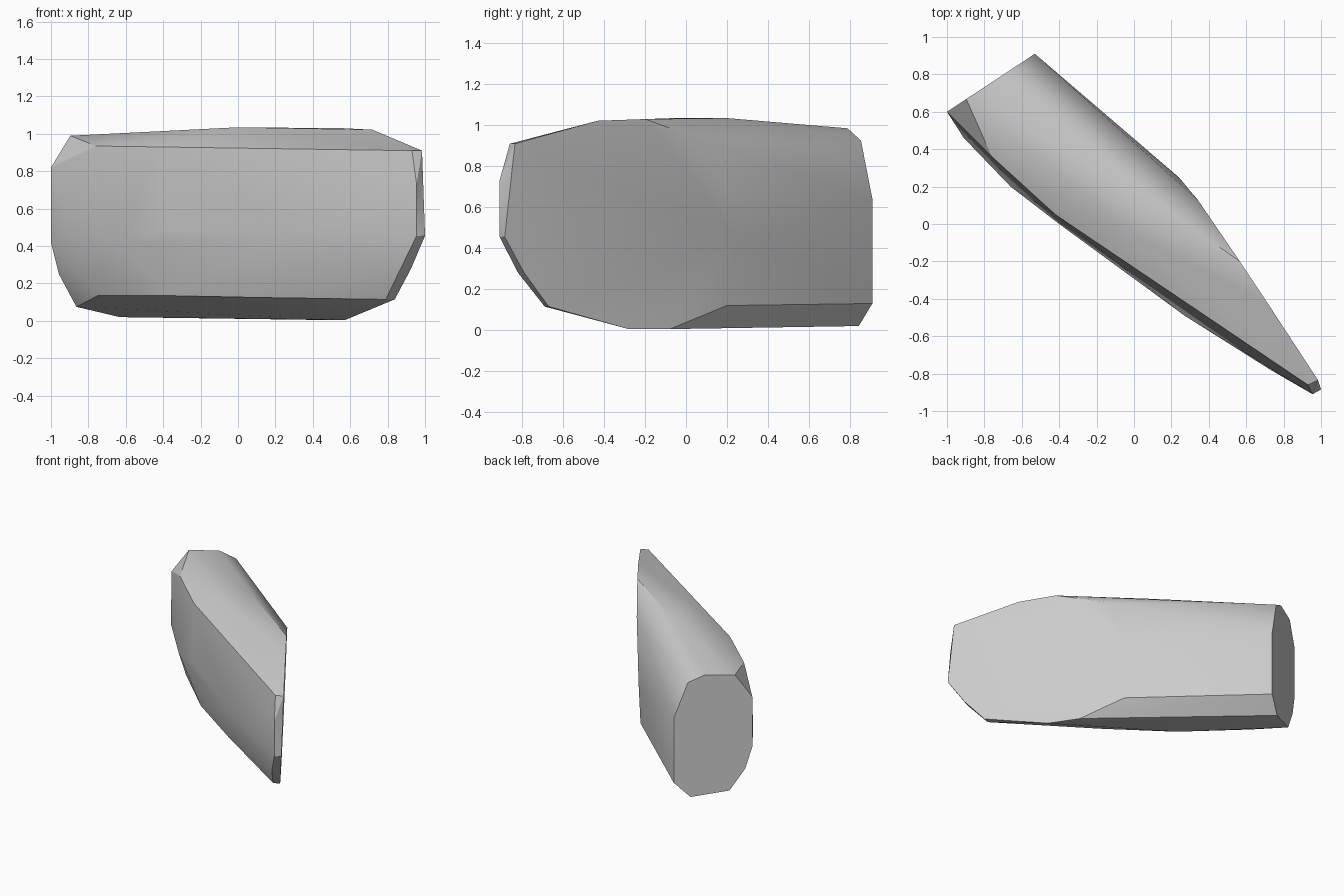
import bpy
import bmesh
import math
from mathutils import Vector

# Remove the default object only
default_cube = bpy.data.objects.get("Cube")
if default_cube:
    bpy.data.objects.remove(default_cube, do_unlink=True)


def make_material(name, colour):
    material = bpy.data.materials.new(name)
    material.use_nodes = True
    material.diffuse_color = colour
    shader = material.node_tree.nodes["Principled BSDF"]
    shader.inputs["Base Color"].default_value = colour
    return material


def on_end_cap(across, z):
    """Point on the flat upright cap, measured from its outer edge."""
    start, end = Vector((-.53, .91, 0)), Vector((-1, .6, 0))
    point = start.lerp(end, across)
    point.z = z
    return point


def on_flat_side(y, z):
    """Point on the large, slightly leaning flat side."""
    return Vector((.427 - .667 * y - .045 * (.91 - z), y, z))


# Broad flat cap at the thick end
end_cap = [on_end_cap(across, z) for across, z in (
    (0, .64), (0, .13), (.215, .02), (.71, .075), (.91, .25),
    (1, .42), (1, .82), (.78, .99), (.39, .985), (.18, .925))]

# Large flat side running towards the thin tip
flat_side = [on_flat_side(y, z) for y, z in (
    (-.835, .91), (-.43, 1.022), (-.2, 1.03), (.13, .91), (.25, .45),
    (.2, .12), (-.08, .005), (-.28, .005), (-.67, .115), (-.79, .28))]

# Narrow facet closing the thin tip
tip = [(.93, -.86, .91), (.955, -.91, .73), (.955, -.91, .455),
       (1, -.885, .455), (.87, -.82, .28), (.79, -.69, .115)]

# Bulging side: upper crease, middle swell, lower crease
upper_crease = [(-.76, .36, .935), (-.42, .05, .93)]
middle_swell = [(-.91, .46, .48), (-.66, .2, .42), (-.4, 0, .48),
                (.27, -.49, .46), (.73, -.78, .5)]
lower_crease = [(-.75, .42, .135), (-.36, .05, .135), (.09, -.25, .125)]

# Gentle ridge along the top
top_ridge = [(0, -.06, 1.035), (0, .2, 1.035)]

# Wrap all the profiles in one closed skin
bm = bmesh.new()
for profile in (end_cap, flat_side, tip, upper_crease, middle_swell,
                lower_crease, top_ridge):
    for point in profile:
        bm.verts.new(point)
hull = bmesh.ops.convex_hull(bm, input=bm.verts[:])
loose = [v for v in bm.verts if not v.link_faces]
bmesh.ops.delete(bm, geom=loose, context="VERTS")

# Merge almost coplanar triangles into clean facets
bmesh.ops.dissolve_limit(bm, angle_limit=math.radians(2),
                         verts=bm.verts[:], edges=bm.edges[:])
bmesh.ops.recalc_face_normals(bm, faces=bm.faces[:])

mesh = bpy.data.meshes.new("wedge_block")
bm.to_mesh(mesh)
bm.free()
mesh.materials.append(make_material("plain grey", (.6, .6, .6, 1)))
block = bpy.data.objects.new("wedge_block", mesh)
bpy.context.collection.objects.link(block)

# Smooth the swell while keeping the cut edges crisp
bpy.ops.object.select_all(action="DESELECT")
block.select_set(True)
bpy.context.view_layer.objects.active = block
bpy.ops.object.shade_smooth_by_angle(angle=math.radians(30))
